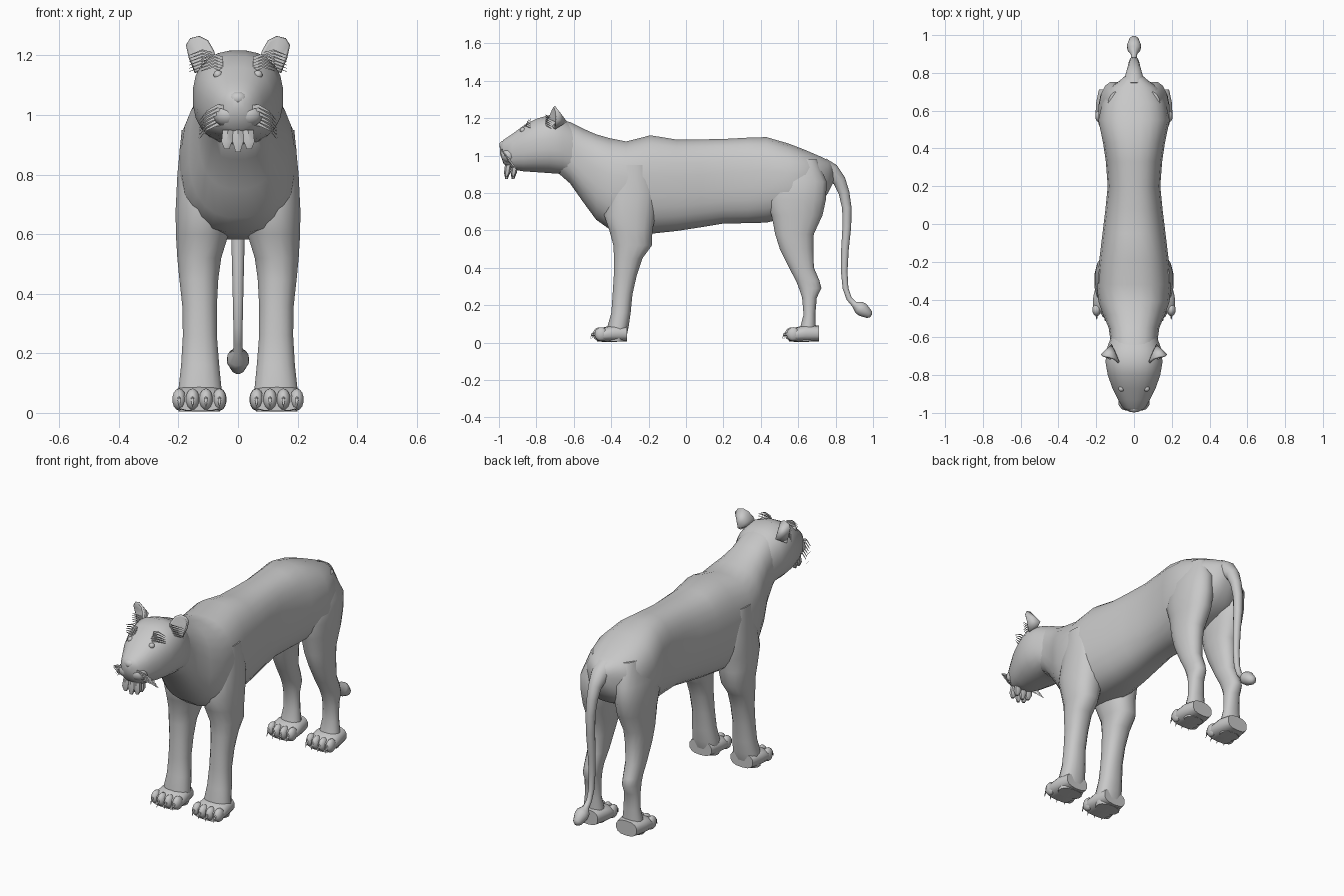
import bpy, bmesh, math
from mathutils import Vector, Matrix

fur = bpy.data.materials.new("grey fur")
fur.diffuse_color = (0.58, 0.58, 0.58, 1)


def finish(name, bm, mirror=False, thick=0, angle=50):
    """Turn a bmesh into a named, shaded object, optionally mirrored in x."""
    if not thick:
        bmesh.ops.recalc_face_normals(bm, faces=bm.faces)
    me = bpy.data.meshes.new(name)
    bm.to_mesh(me)
    bm.free()
    me.materials.append(fur)
    ob = bpy.data.objects.new(name, me)
    bpy.context.collection.objects.link(ob)
    if thick:
        ob.modifiers.new("thickness", 'SOLIDIFY').thickness = thick
    if mirror:
        ob.modifiers.new("mirror", 'MIRROR')
    bpy.ops.object.select_all(action='DESELECT')
    ob.select_set(True)
    bpy.context.view_layer.objects.active = ob
    bpy.ops.object.shade_smooth_by_angle(angle=math.radians(angle))
    return ob


def loft(bm, rings, sides=16, power=2.0):
    """Skin superellipse rings given as (centre, half axis u, half axis v)."""
    loops = []
    for c, u, v in rings:
        loop = []
        for i in range(sides):
            a = 2 * math.pi * (i + 0.5) / sides
            ca, sa = math.cos(a), math.sin(a)
            p = Vector(c) + Vector(u) * math.copysign(abs(ca) ** (2 / power), ca) \
                + Vector(v) * math.copysign(abs(sa) ** (2 / power), sa)
            loop.append(bm.verts.new(p))
        loops.append(loop)
    for a, b in zip(loops, loops[1:]):
        for i in range(sides):
            j = (i + 1) % sides
            bm.faces.new((a[i], a[j], b[j], b[i]))
    bm.faces.new(loops[0][::-1])
    bm.faces.new(loops[-1])


def along_y(rows, x=0):
    """Rows of y, top, bottom, half width."""
    return [((x, y, (t + b) / 2), (w, 0, 0), (0, 0, (t - b) / 2)) for y, t, b, w in rows]


def along_z(rows):
    """Rows of z, x inner, x outer, y front, y back."""
    return [(((a + b) / 2, (f + k) / 2, z), ((b - a) / 2, 0, 0), (0, (k - f) / 2, 0))
            for z, a, b, f, k in rows]


def ball(bm, c, r):
    bmesh.ops.create_uvsphere(bm, u_segments=10, v_segments=7, radius=1,
                              matrix=Matrix.Translation(c) @ Matrix.Diagonal((*r, 1)))


def strand(bm, pts, w):
    """Thin tapering leaf-shaped strip standing along z."""
    n = len(pts) - 1
    pairs = []
    for i, p in enumerate(pts):
        h = Vector((0, 0, w * (1 - 0.85 * i / n)))
        pairs.append((bm.verts.new(Vector(p) - h), bm.verts.new(Vector(p) + h)))
    for a, b in zip(pairs, pairs[1:]):
        bm.faces.new((a[0], b[0], b[1], a[1]))


# Torso and neck
bm = bmesh.new()
loft(bm, along_y([
    (-0.70, 1.20, 0.92, 0.12), (-0.62, 1.18, 0.85, 0.125), (-0.55, 1.145, 0.75, 0.135),
    (-0.48, 1.115, 0.655, 0.165), (-0.41, 1.095, 0.605, 0.19), (-0.32, 1.077, 0.59, 0.198),
    (-0.19, 1.11, 0.58, 0.185), (-0.05, 1.087, 0.595, 0.168), (0.08, 1.088, 0.615, 0.152),
    (0.20, 1.09, 0.635, 0.14), (0.33, 1.097, 0.637, 0.15), (0.43, 1.10, 0.64, 0.165),
    (0.55, 1.065, 0.67, 0.19), (0.64, 1.03, 0.70, 0.17), (0.72, 0.995, 0.74, 0.13),
    (0.76, 0.975, 0.80, 0.075), (0.79, 0.95, 0.86, 0.04)]), 24, 2.5)
finish("torso", bm)

# Head
bm = bmesh.new()
loft(bm, along_y([
    (-0.995, 1.06, 1.01, 0.022), (-0.975, 1.085, 0.955, 0.058), (-0.93, 1.115, 0.925, 0.085),
    (-0.87, 1.16, 0.915, 0.115), (-0.80, 1.198, 0.91, 0.14), (-0.73, 1.217, 0.905, 0.152),
    (-0.66, 1.195, 0.90, 0.145), (-0.59, 1.16, 0.87, 0.12)]), 24, 2.4)
finish("head", bm)

# Nose and muzzle pads
bm = bmesh.new()
ball(bm, (0, -0.975, 1.055), (0.032, 0.024, 0.024))
finish("nose", bm)
bm = bmesh.new()
ball(bm, (0.037, -0.945, 1.00), (0.048, 0.045, 0.04))
finish("muzzle_pads", bm, True)
bm = bmesh.new()
ball(bm, (0.067, -0.872, 1.135), (0.016, 0.016, 0.015))
finish("eyes", bm, True)

# Cupped ears: outline fanned to a sunken centre
bm = bmesh.new()
rim = [bm.verts.new(p) for p in (
    (0.07, -0.74, 1.17), (0.08, -0.725, 1.215), (0.10, -0.71, 1.25), (0.13, -0.70, 1.265),
    (0.16, -0.695, 1.258), (0.175, -0.69, 1.235), (0.165, -0.69, 1.19), (0.145, -0.70, 1.14))]
core = bm.verts.new((0.118, -0.635, 1.18))
for a, b in zip(rim, rim[1:] + rim[:1]):
    bm.faces.new((a, b, core))
finish("ears", bm, True, 0.012, 60)

# Hair tufts in the ears and over the eyes
bm = bmesh.new()
for i in range(6):
    z = 1.15 + 0.011 * i
    strand(bm, [(0.085, -0.735, z), (0.12, -0.75, z + 0.012), (0.165, -0.72, z - 0.005)], 0.005)
finish("ear_tufts", bm, True)
bm = bmesh.new()
for i in range(5):
    z = 1.15 + 0.01 * i
    strand(bm, [(0.05, -0.86 + 0.007 * i, z), (0.085, -0.863 + 0.007 * i, z + 0.012),
                (0.125, -0.83, z - 0.003)], 0.006)
finish("brows", bm, True)

# Whiskers
bm = bmesh.new()
for i in range(6):
    z = 1.025 - 0.012 * i
    y = -0.975 + 0.008 * i
    strand(bm, [(0.03, y, z), (0.07, y - 0.012, z + 0.004), (0.105, y + 0.005, z - 0.014),
                (0.13, y + 0.035, z - 0.045)], 0.008)
finish("whiskers", bm, True)

# Chin tuft made of hanging locks
bm = bmesh.new()
for x in (-0.034, 0, 0.034):
    for y in (-0.95, -0.915):
        tip = 0.875 + 0.3 * abs(x)
        loft(bm, [((x, y, 0.95), (0.02, 0, 0), (0, 0.018, 0)),
                  ((x * 1.1, y - 0.006, 0.91), (0.021, 0, 0), (0, 0.017, 0)),
                  ((x * 1.1, y - 0.01, tip), (0.009, 0, 0), (0, 0.007, 0))], 6)
finish("chin_tuft", bm)

# Front legs
bm = bmesh.new()
loft(bm, along_z([
    (0.95, 0.06, 0.19, -0.37, -0.20), (0.80, 0.03, 0.205, -0.42, -0.15),
    (0.68, 0.02, 0.211, -0.44, -0.16), (0.60, 0.03, 0.21, -0.412, -0.178),
    (0.52, 0.055, 0.205, -0.39, -0.18), (0.45, 0.065, 0.198, -0.386, -0.232),
    (0.36, 0.07, 0.188, -0.387, -0.262), (0.26, 0.07, 0.186, -0.393, -0.285),
    (0.16, 0.062, 0.192, -0.40, -0.295), (0.09, 0.055, 0.20, -0.42, -0.305),
    (0.04, 0.05, 0.205, -0.42, -0.315), (0.005, 0.06, 0.20, -0.42, -0.33)]), 16, 2.3)
finish("front_legs", bm, True)

# Hind legs with thigh and hock
bm = bmesh.new()
loft(bm, along_z([
    (0.98, 0.05, 0.14, 0.52, 0.70), (0.86, 0.03, 0.185, 0.45, 0.755),
    (0.76, 0.025, 0.19, 0.43, 0.75), (0.68, 0.03, 0.185, 0.455, 0.732),
    (0.58, 0.045, 0.18, 0.475, 0.685), (0.50, 0.06, 0.175, 0.50, 0.682),
    (0.40, 0.07, 0.17, 0.55, 0.685), (0.33, 0.078, 0.167, 0.587, 0.715),
    (0.29, 0.08, 0.167, 0.603, 0.725), (0.24, 0.08, 0.167, 0.62, 0.70),
    (0.15, 0.075, 0.17, 0.628, 0.692), (0.08, 0.065, 0.18, 0.61, 0.695),
    (0.04, 0.06, 0.185, 0.60, 0.695), (0.005, 0.07, 0.18, 0.60, 0.68)]), 16, 2.2)
finish("hind_legs", bm, True)


def paws(name, x, y, w):
    """Paw body, four toes and claws; y is the heel side of the toes."""
    bm = bmesh.new()
    loft(bm, along_y([(y - 0.06, 0.06, 0.006, w * 0.88), (y - 0.03, 0.08, 0.004, w),
                      (y + 0.03, 0.095, 0.004, w * 0.97), (y + 0.10, 0.09, 0.006, w * 0.78)], x), 14, 2.6)
    finish(name, bm, True)
    toes, claws = bmesh.new(), bmesh.new()
    for k in (-1.5, -0.5, 0.5, 1.5):
        tx, ty = x + k * w * 0.5, y - 0.052 + 0.009 * abs(k)
        ball(toes, (tx, ty, 0.045), (w * 0.27, 0.036, 0.037))
        loft(claws, [((tx, ty - 0.025, 0.05), (0.007, 0, 0), (0, 0, 0.010)),
                     ((tx, ty - 0.043, 0.042), (0.005, 0, 0), (0, 0, 0.008)),
                     ((tx, ty - 0.05, 0.02), (0.001, 0, 0), (0, 0.002, 0.002))], 6)
    finish(name + "_toes", toes, True)
    finish(name + "_claws", claws, True)


paws("front_paws", 0.13, -0.415, 0.09)
paws("hind_paws", 0.122, 0.612, 0.083)

# Tail: rows of y, z, radius swept in the middle plane
path = [(0.73, 0.925, 0.065), (0.78, 0.91, 0.048), (0.82, 0.865, 0.036), (0.845, 0.80, 0.03),
        (0.86, 0.72, 0.026), (0.86, 0.62, 0.024), (0.85, 0.50, 0.021), (0.846, 0.38, 0.018),
        (0.853, 0.29, 0.016), (0.872, 0.235, 0.015), (0.90, 0.205, 0.017), (0.925, 0.188, 0.036),
        (0.945, 0.175, 0.038), (0.98, 0.15, 0.024), (0.99, 0.143, 0.010)]
rings = []
for i, (y, z, r) in enumerate(path):
    a, b = path[max(i - 1, 0)], path[min(i + 1, len(path) - 1)]
    d = Vector((0, b[0] - a[0], b[1] - a[1])).normalized()
    rings.append(((0, y, z), (r, 0, 0), Vector((0, -d.z, d.y)) * r))
bm = bmesh.new()
loft(bm, rings, 12)
finish("tail", bm)
